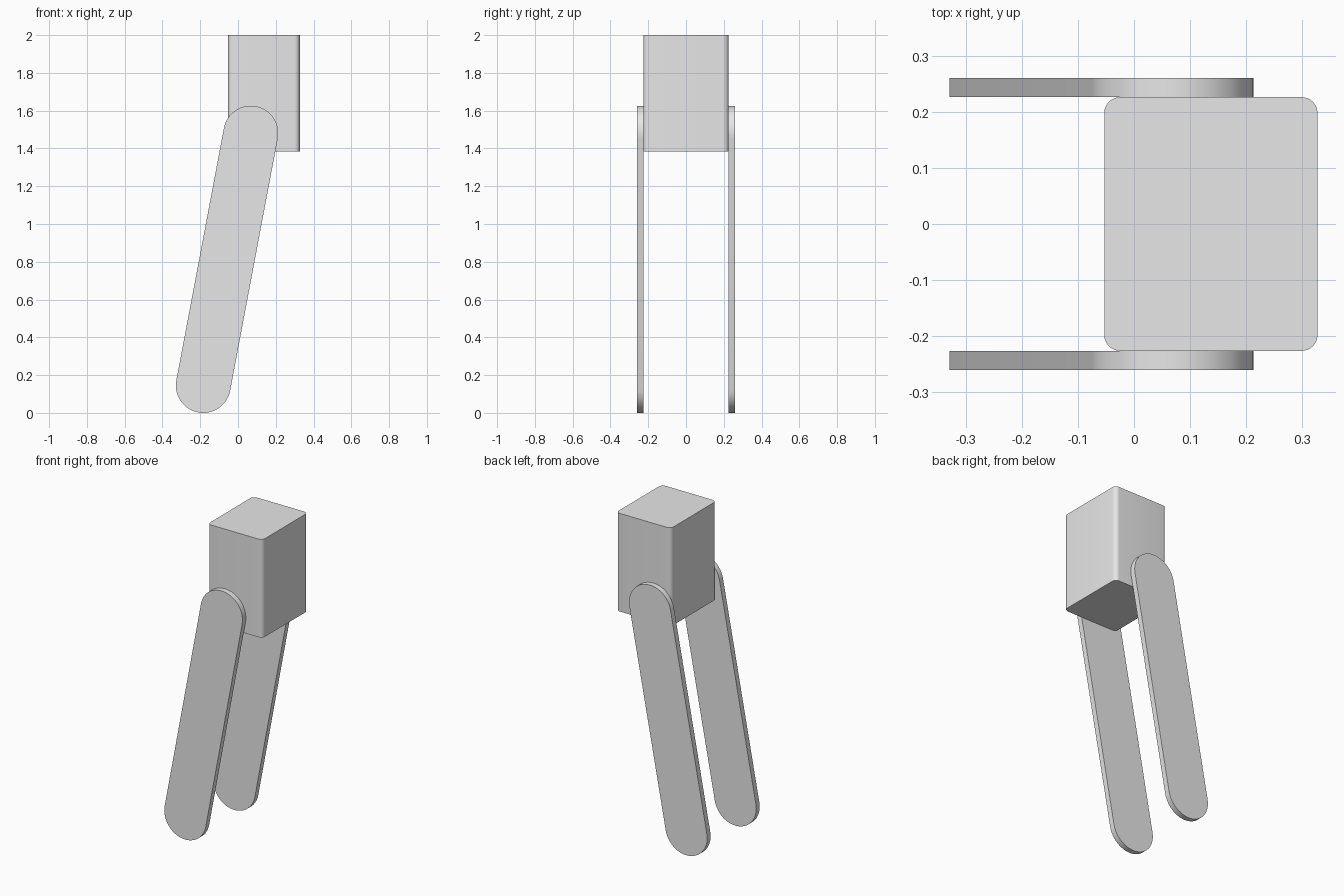
import bpy, bmesh
from math import pi, sin, cos, atan2, radians

cube = bpy.data.objects.get("Cube")
if cube:
    bpy.data.objects.remove(cube, do_unlink=True)

grey = bpy.data.materials.new("plain grey")
grey.use_nodes = True
grey.diffuse_color = (0.8, 0.8, 0.8, 1)
grey.node_tree.nodes["Principled BSDF"].inputs["Base Color"].default_value = (0.8, 0.8, 0.8, 1)


def arc(centre, radius, start, sweep, steps):
    """Points on a circular arc, both ends included."""
    return [(centre[0] + radius * cos(start + sweep * i / steps),
             centre[1] + radius * sin(start + sweep * i / steps))
            for i in range(steps + 1)]


def prism(name, outline, place, low, high):
    """Extrude a flat outline from low to high along the axis chosen by place."""
    bm = bmesh.new()
    face = bm.faces.new([bm.verts.new(place(a, b, low)) for a, b in outline])
    new = bmesh.ops.extrude_face_region(bm, geom=[face])["geom"]
    shift = [h - l for h, l in zip(place(0, 0, high), place(0, 0, low))]
    bmesh.ops.translate(bm, vec=shift, verts=[v for v in new if isinstance(v, bmesh.types.BMVert)])
    bmesh.ops.recalc_face_normals(bm, faces=bm.faces)
    mesh = bpy.data.meshes.new(name)
    bm.to_mesh(mesh)
    bm.free()
    mesh.materials.append(grey)
    obj = bpy.data.objects.new(name, mesh)
    bpy.context.collection.objects.link(obj)
    bpy.ops.object.select_all(action="DESELECT")
    obj.select_set(True)
    bpy.context.view_layer.objects.active = obj
    bpy.ops.object.shade_smooth_by_angle(angle=radians(30))
    return obj


# Block with rounded upright edges
left, right, half_depth, r = -0.053, 0.327, 0.226, 0.028
corners = [(right - r, half_depth - r), (left + r, half_depth - r),
           (left + r, r - half_depth), (right - r, r - half_depth)]
outline = [p for i, c in enumerate(corners) for p in arc(c, r, i * pi / 2, pi / 2, 8)]
prism("block", outline, lambda a, b, h: (a, b, h), 1.385, 2.0)

# Two slanted round-ended arms, one on each side of the block
top, bottom, radius = (0.068, 1.481), (-0.184, 0.145), 0.145
side = atan2(top[1] - bottom[1], top[0] - bottom[0]) - pi / 2
bar = arc(top, radius, side, pi, 32) + arc(bottom, radius, side + pi, pi, 32)
for name, low, high in (("front_arm", -0.26, -half_depth), ("back_arm", half_depth, 0.26)):
    prism(name, bar, lambda a, b, h: (a, h, b), low, high)
